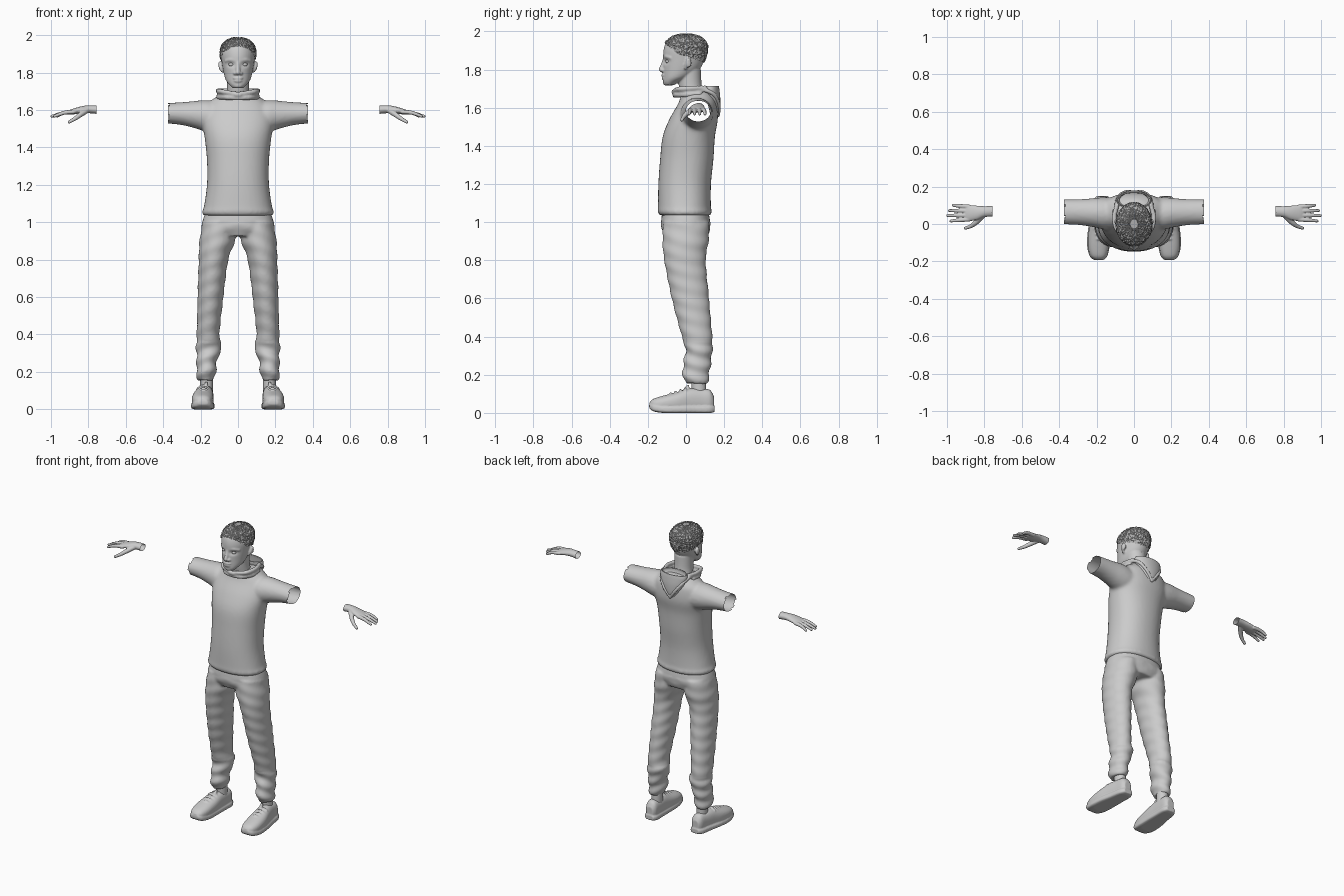
import bpy, bmesh, math, random
from mathutils import Matrix, Vector

random.seed(4)
default_cube = bpy.data.objects.get("Cube")
if default_cube:
    bpy.data.objects.remove(default_cube, do_unlink=True)


def make_material(name, value):
    mat = bpy.data.materials.new(name)
    mat.use_nodes = True
    colour = (value, value, value, 1)
    mat.diffuse_color = colour
    mat.node_tree.nodes["Principled BSDF"].inputs["Base Color"].default_value = colour
    return mat


grey = make_material("soft grey", .6)
dark = make_material("hair grey", .42)


def spline(rows, steps):
    """Smooth curve through rows of numbers of any width."""
    result = []
    last = len(rows) - 1
    for i in range(last):
        a, b = rows[max(i - 1, 0)], rows[i]
        c, d = rows[i + 1], rows[min(i + 2, last)]
        for k in range(steps):
            t = k / steps
            result.append([q + t * (r - p) / 2
                           + t * t * (2 * p - 5 * q + 4 * r - s) / 2
                           + t ** 3 * (3 * q - p - 3 * r + s) / 2
                           for p, q, r, s in zip(a, b, c, d)])
    return result + [list(rows[-1])]


def loft(bm, rows, axis=2, sides=40, power=2, steps=5, caps=True, flip=1):
    """Rows: position on axis, two centre values, two radii."""
    others = [k for k in range(3) if k != axis]
    rings = []
    for pos, ca, cb, ra, rb in spline(rows, steps):
        ring = []
        for i in range(sides):
            angle = math.tau * i / sides
            co = [0, 0, 0]
            co[axis] = pos
            for k, centre, radius, f in zip(others, (ca, cb), (ra, rb),
                                            (math.cos(angle), math.sin(angle))):
                size = math.copysign(abs(f) ** (2 / power), f)
                co[k] = centre + max(radius, .002) * size
            co[0] *= flip
            ring.append(bm.verts.new(co))
        rings.append(ring)
    for low, high in zip(rings, rings[1:]):
        for i in range(sides):
            j = (i + 1) % sides
            bm.faces.new((low[i], low[j], high[j], high[i]))
    if caps:
        bm.faces.new(rings[0])
        bm.faces.new(rings[-1])


def blob(bm, centre, radii):
    matrix = Matrix.Translation(Vector(centre)) @ Matrix.Diagonal((*radii, 1))
    bmesh.ops.create_icosphere(bm, subdivisions=2, radius=1, matrix=matrix)


def rope(bm, rows, steps=10):
    """Round strand through rows of x, y, z, radius."""
    for x, y, z, r in spline(rows, steps):
        blob(bm, (x, y, z), (r, r, r))


def finish(bm, name, voxel=None, smooth=3, rule=None, cut=None,
           mirror=False, mat=grey, soft=True):
    """Fuse the pieces into one skin, then shape, trim and mirror it."""
    bmesh.ops.recalc_face_normals(bm, faces=bm.faces[:])
    mesh = bpy.data.meshes.new(name)
    bm.to_mesh(mesh)
    bm.free()
    obj = bpy.data.objects.new(name, mesh)
    bpy.context.collection.objects.link(obj)
    if voxel:
        fuse = obj.modifiers.new("fuse", 'REMESH')
        fuse.mode = 'VOXEL'
        fuse.voxel_size = voxel
        relax = obj.modifiers.new("relax", 'SMOOTH')
        relax.factor = .5
        relax.iterations = smooth
        graph = bpy.context.evaluated_depsgraph_get()
        mesh = bpy.data.meshes.new_from_object(obj.evaluated_get(graph))
        obj.modifiers.clear()
        obj.data = mesh
    shape = bmesh.new()
    shape.from_mesh(mesh)
    shape.normal_update()
    if rule:
        for v, co in [(v, rule(v)) for v in shape.verts]:
            v.co = co
    if cut:
        doomed = [f for f in shape.faces if cut(f.calc_center_median())]
        bmesh.ops.delete(shape, geom=doomed, context='FACES')
    for f in shape.faces:
        f.smooth = soft
        f.material_index = 0
    shape.to_mesh(mesh)
    shape.free()
    mesh.materials.clear()
    mesh.materials.append(mat)
    if mirror:
        obj.modifiers.new("mirror", 'MIRROR').use_mirror_merge = False
    return obj


# Sweater: body and sleeves in one hollow skin, open at the sleeve ends
bm = bmesh.new()
loft(bm, [(1.035, 0, -.005, .183, .132), (1.055, 0, -.006, .193, .143),
          (1.08, 0, -.008, .183, .139), (1.2, 0, -.007, .166, .138),
          (1.33, 0, .004, .166, .14), (1.45, 0, .015, .178, .137),
          (1.54, 0, .04, .19, .127), (1.62, 0, .06, .17, .102),
          (1.66, 0, .06, .13, .087), (1.69, 0, .055, .085, .07)], power=2.2)
for side in (1, -1):
    loft(bm, [(.05, .06, 1.55, .08, .08), (.15, .056, 1.565, .086, .086),
              (.2, .06, 1.572, .08, .079), (.25, .062, 1.577, .073, .069),
              (.31, .064, 1.581, .068, .06), (.39, .065, 1.583, .066, .054)],
         axis=0, flip=side)
finish(bm, "sweater", .01, 5, cut=lambda c: abs(c.x) > .37)

# Hood pouch hanging behind the neck, open on top
bm = bmesh.new()
loft(bm, [(1.53, 0, .142, .015, .015), (1.58, 0, .15, .045, .026),
          (1.64, 0, .143, .078, .037), (1.69, 0, .13, .095, .046),
          (1.715, 0, .126, .092, .046)], caps=False)
pouch = finish(bm, "hood")
pouch.modifiers.new("cloth", 'SOLIDIFY').thickness = .006

# Crossed collar folds and the pointed hood rim
bm = bmesh.new()
for s in (1, -1):
    rope(bm, [(s * .09, .1, 1.705, .012), (s * .106, .03, 1.702, .014),
              (s * .08, -.04, 1.697, .014), (-s * .01, -.066, 1.683, .012)])
    rope(bm, [(s * .1, .07, 1.672, .016), (s * .098, .01, 1.67, .016),
              (s * .06, -.045, 1.668, .015), (0, -.058, 1.664, .013)])
    rope(bm, [(s * .097, .07, 1.7, .012), (s * .085, .14, 1.675, .012),
              (s * .045, .171, 1.62, .011), (0, .168, 1.56, .011)], 14)
finish(bm, "collar_folds", .006, 3)


# Trousers: hips and both legs, gathered above the ankles
def wrinkle(v):
    x, y, z = v.co
    amount = .004 if z < .36 else .0015
    fold = math.sin(80 * z + 25 * abs(x) + 18 * y) if z < 1 else 0
    return v.co + v.normal * amount * fold


bm = bmesh.new()
loft(bm, [(.925, 0, 0, .15, .11), (.96, 0, 0, .19, .127),
          (1.0, 0, -.002, .191, .129), (1.06, 0, -.003, .172, .12)], power=2.3)
for side in (1, -1):
    loft(bm, [(1.0, .1, 0, .088, .12), (.9, .111, -.002, .095, .121),
              (.8, .131, -.005, .079, .109), (.6, .147, .023, .069, .098),
              (.4, .16, .058, .061, .08), (.33, .155, .068, .069, .07),
              (.27, .166, .06, .055, .072), (.2, .17, .052, .052, .07),
              (.152, .173, .057, .043, .058)], flip=side)
finish(bm, "trousers", .009, 4, rule=wrinkle)

# Ankles
bm = bmesh.new()
loft(bm, [(.07, .17, .068, .034, .04), (.12, .168, .068, .034, .038),
          (.19, .168, .066, .034, .038)])
finish(bm, "ankles", mirror=True)


# Shoes: upper, flared sole and laces
def ground(v):
    return Vector((v.co.x, v.co.y, max(v.co.z, 0)))


bm = bmesh.new()
loft(bm, [(-.19, .188, .042, .022, .014), (-.17, .19, .042, .043, .032),
          (-.12, .19, .047, .056, .043), (-.05, .187, .055, .057, .053),
          (.02, .18, .064, .049, .064), (.08, .174, .065, .043, .061),
          (.125, .171, .063, .038, .058), (.146, .17, .055, .024, .034)],
     axis=1, power=2.4)
loft(bm, [(-.193, .188, .036, .025, .01), (-.17, .19, .026, .048, .018),
          (-.11, .19, .018, .061, .019), (-.03, .186, .018, .06, .019),
          (.05, .178, .018, .052, .019), (.12, .172, .018, .046, .019),
          (.15, .17, .02, .03, .015)], axis=1, power=4)
for i in range(4):
    y, z = -.075 + i * .025, .1 + i * .009
    rope(bm, [(.155, y, z - .012, .005), (.185, y - .006, z + .004, .005),
              (.217, y, z - .014, .005)])
rope(bm, [(.17, -.005, .12, .01), (.17, .01, .14, .009)])
finish(bm, "shoes", .005, 2, rule=ground, mirror=True)

# Hands: palm, four fingers and thumb, open at the wrist
bm = bmesh.new()
loft(bm, [(.745, .068, 1.601, .029, .023), (.8, .066, 1.604, .029, .021),
          (.84, .06, 1.6, .038, .019), (.885, .058, 1.591, .043, .015),
          (.905, .058, 1.587, .04, .011)], axis=0)
for base, tip_x, tip_y in ((.092, .967, .1), (.07, .988, .072),
                           (.047, .996, .045), (.025, .98, .016)):
    rope(bm, [(.88, base, 1.59, .012), (.93, (base + tip_y) / 2, 1.585, .011),
              (tip_x, tip_y, 1.567, .008)], 16)
rope(bm, [(.81, .045, 1.597, .016), (.845, .008, 1.573, .014),
          (.873, -.012, 1.553, .011), (.902, -.022, 1.536, .009)])
finish(bm, "hands", .0035, 3, cut=lambda c: c.x < .757, mirror=True)

# Head: skull, neck, ears and facial features
skull = [(1.718, 0, -.088, .03, .024), (1.735, 0, -.078, .046, .042),
         (1.76, 0, -.05, .065, .07), (1.8, 0, -.025, .077, .095),
         (1.85, 0, -.012, .086, .108), (1.9, 0, -.004, .092, .114),
         (1.94, 0, 0, .085, .105), (1.97, 0, 0, .058, .072),
         (1.983, 0, 0, .02, .025)]


def eye_sockets(v):
    co = v.co.copy()
    if co.y < -.05:
        gap = ((abs(co.x) - .036) / .02) ** 2 + ((co.z - 1.843) / .013) ** 2
        co.y += .011 * math.exp(-gap)
    return co


bm = bmesh.new()
loft(bm, skull)
loft(bm, [(1.66, 0, .035, .064, .06), (1.72, 0, .022, .058, .06),
          (1.8, 0, .018, .06, .06)])
rope(bm, [(0, -.112, 1.855, .01), (0, -.122, 1.825, .011), (0, -.131, 1.8, .013)])
blob(bm, (0, -.117, 1.771), (.027, .013, .008))
blob(bm, (0, -.115, 1.755), (.024, .014, .009))
blob(bm, (0, -.103, 1.731), (.027, .018, .016))
for s in (1, -1):
    blob(bm, (s * .014, -.12, 1.796), (.012, .013, .01))
    rope(bm, [(s * .015, -.108, 1.864, .011), (s * .04, -.1, 1.868, .011),
              (s * .062, -.08, 1.862, .01)])
    rope(bm, [(s * .083, -.002, 1.808, .009), (s * .092, .006, 1.83, .012),
              (s * .095, .012, 1.85, .011)])
    blob(bm, (s * .094, .014, 1.835), (.01, .016, .025))
finish(bm, "head", .005, 3, rule=eye_sockets)

# Eyeballs
bm = bmesh.new()
blob(bm, (.036, -.094, 1.843), (.015, .014, .011))
finish(bm, "eyeballs", mirror=True)


# Cropped curly hair: a rough cap above the hairline
def curls(v):
    return v.co + v.normal * random.uniform(.001, .008)


def below_hairline(c):
    line = 1.872 + .8 * max(0, -.03 - c.y) - .35 * max(0, c.y)
    return c.z < line


bm = bmesh.new()
loft(bm, skull, sides=110, steps=9)
finish(bm, "hair", rule=curls, cut=below_hairline, mat=dark, soft=False)
